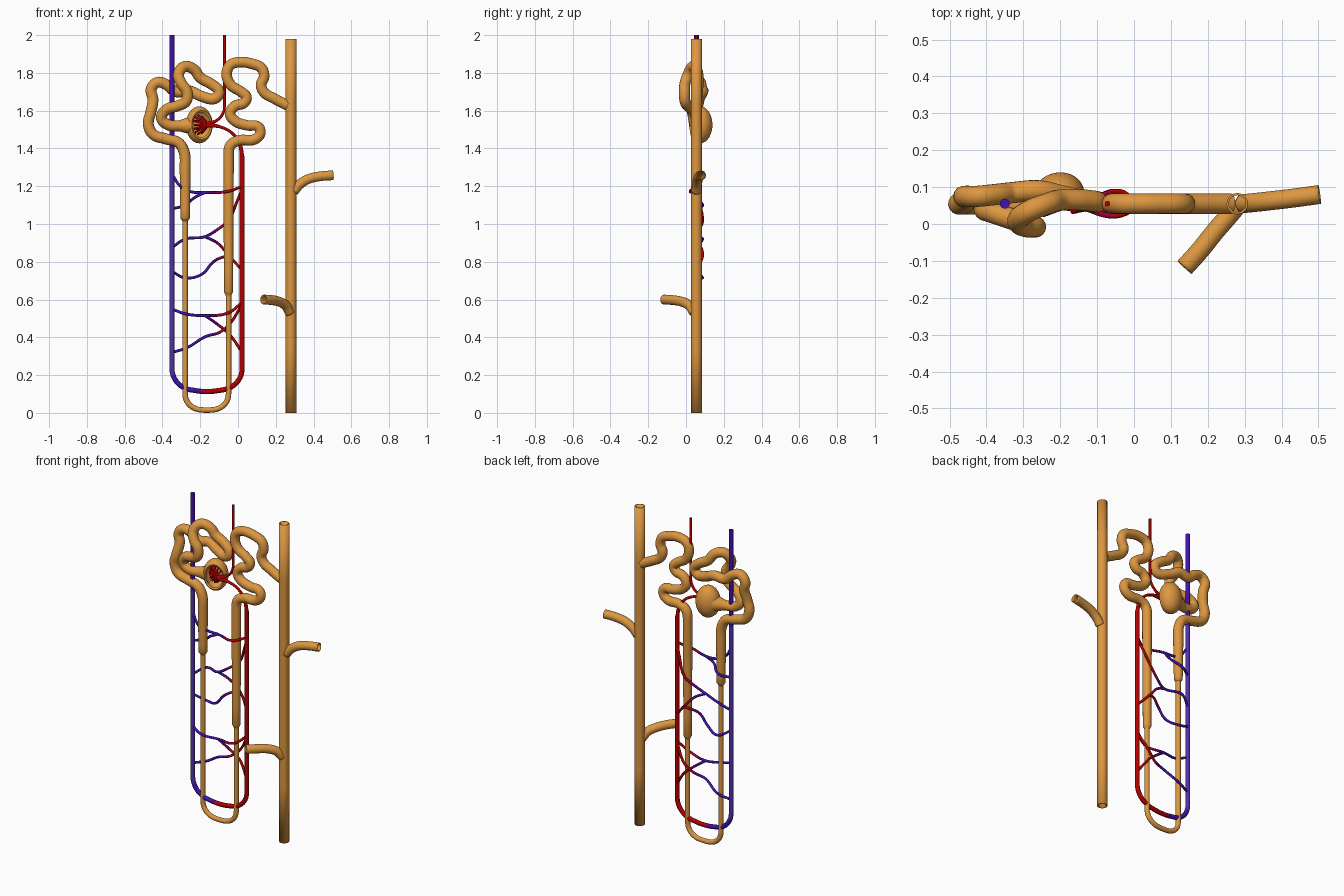
import bpy, bmesh, math
from mathutils import Vector, Matrix
from mathutils.geometry import interpolate_bezier


def material(name, rgb):
    m = bpy.data.materials.new(name)
    m.diffuse_color = (*rgb, 1)
    return m


TAN = material("tubule tan", (0.72, 0.31, 0.052))
RED = material("artery red", (0.45, 0.0, 0.0))
CRIMSON = material("capillary crimson", (0.36, 0.0, 0.03))
PURPLE = material("capillary purple", (0.10, 0.0, 0.18))
BLUE = material("vein blue", (0.052, 0.006, 0.41))
LAVENDER = material("lower vein lavender", (0.078, 0.032, 0.38))
MIX = [BLUE, PURPLE, CRIMSON, RED, LAVENDER]
Y = 0.055  # plane that most of the vessels lie in


def bands(*limits):
    """Colour rule: material number rises at each x limit."""
    return lambda c: sum(c.x > x for x in limits)


def finish(name, bm, mats, rule=None, wall=0):
    me = bpy.data.meshes.new(name)
    bmesh.ops.recalc_face_normals(bm, faces=bm.faces)
    for f in bm.faces:
        f.smooth = True
        if rule:
            f.material_index = rule(f.calc_center_median())
    bm.to_mesh(me)
    bm.free()
    for m in mats:
        me.materials.append(m)
    ob = bpy.data.objects.new(name, me)
    bpy.context.collection.objects.link(ob)
    if wall:
        s = ob.modifiers.new("wall", "SOLIDIFY")
        s.thickness, s.offset = wall, -1
    bpy.context.view_layer.objects.active = ob
    ob.select_set(True)
    bpy.ops.object.shade_smooth_by_angle(angle=math.radians(50))
    ob.select_set(False)
    return ob


def tangent(a, b):
    """Direction at a path point; a much longer neighbour stays straight."""
    if a.length > 2.5 * b.length:
        return a.normalized()
    if b.length > 2.5 * a.length:
        return b.normalized()
    return (a.normalized() + b.normalized()).normalized()


def sweep(bm, pts, r, sides=16, steps=6, caps=False):
    """Round tube along points (x, z, y=Y, radius=r)."""
    P = [Vector((p[0], p[2] if len(p) > 2 else Y, p[1])) for p in pts]
    R = [p[3] if len(p) > 3 else r for p in pts]
    n = len(P)
    seg = [P[i + 1] - P[i] for i in range(n - 1)]
    T = [seg[0].normalized()] + [tangent(a, b) for a, b in zip(seg, seg[1:])] + [seg[-1].normalized()]
    path, rad = [], []
    for i in range(n - 1):
        d = seg[i].length / 2.8
        c = interpolate_bezier(P[i], P[i] + T[i] * d, P[i + 1] - T[i + 1] * d, P[i + 1], steps + 1)
        for k, v in enumerate(c if i == n - 2 else c[:-1]):
            path.append(v)
            rad.append(R[i] + (R[i + 1] - R[i]) * k / steps)
    normal, rings = None, []
    for i, v in enumerate(path):
        t = (path[min(i + 1, len(path) - 1)] - path[max(i - 1, 0)]).normalized()
        if normal is None:
            normal = t.orthogonal()
        normal = (normal - t * normal.dot(t)).normalized()
        b = t.cross(normal)
        rings.append([bm.verts.new(v + rad[i] * (normal * math.cos(a) + b * math.sin(a)))
                      for a in (2 * math.pi * k / sides for k in range(sides))])
    for a, b in zip(rings, rings[1:]):
        for k in range(sides):
            j = (k + 1) % sides
            bm.faces.new((a[k], a[j], b[j], b[k]))
    if caps:
        bm.faces.new(rings[0])
        bm.faces.new(rings[-1])


def tube(name, paths, r, mats, rule=None, wall=0, **kw):
    bm = bmesh.new()
    for p in paths:
        sweep(bm, p, r, **kw)
    return finish(name, bm, mats, rule, wall)


# Collecting duct with two joining branches, all hollow
tube("collecting_duct", [[(0.28, 0), (0.28, 1.98)]], 0.029, [TAN], wall=0.006, sides=24)
tube("upper_branch", [[(0.295, 1.172), (0.325, 1.208, 0.058), (0.37, 1.237, 0.063),
                       (0.43, 1.252, 0.07), (0.503, 1.258, 0.08)]], 0.026, [TAN], wall=0.005)
tube("lower_branch", [[(0.274, 0.53, 0.043), (0.253, 0.568, 0.018), (0.22, 0.588, -0.02),
                       (0.18, 0.597, -0.07), (0.137, 0.60, -0.118)]], 0.026, [TAN], wall=0.005)

# Proximal coils, from the capsule round to the descending limb
tube("proximal_tubule", [[
    (-0.245, 1.522, 0.07, 0.05), (-0.31, 1.52), (-0.37, 1.525, 0.045), (-0.405, 1.56, 0.04),
    (-0.38, 1.605, 0.03), (-0.32, 1.625, 0.01), (-0.275, 1.65, -0.005), (-0.27, 1.70, -0.008),
    (-0.30, 1.745, -0.005), (-0.315, 1.79, 0.01), (-0.285, 1.833, 0.035), (-0.235, 1.82),
    (-0.20, 1.775, 0.065), (-0.14, 1.74, 0.065), (-0.10, 1.70, 0.06), (-0.12, 1.665, 0.06),
    (-0.19, 1.675, 0.075), (-0.26, 1.705, 0.09), (-0.33, 1.70, 0.085), (-0.375, 1.735, 0.08),
    (-0.425, 1.75, 0.075), (-0.46, 1.715, 0.075), (-0.45, 1.66, 0.07), (-0.462, 1.59), (-0.475, 1.53),
    (-0.45, 1.475), (-0.38, 1.45), (-0.315, 1.43), (-0.285, 1.38), (-0.28, 1.30),
    (-0.28, 1.03, Y, 0.025), (-0.28, 1.015, Y, 0.014)]], 0.029, [TAN])

# Thin hairpin loop
tube("thin_loop", [[(-0.28, 1.03), (-0.28, 0.12), (-0.272, 0.065), (-0.235, 0.027), (-0.165, 0.015),
                    (-0.095, 0.027), (-0.058, 0.065), (-0.05, 0.12), (-0.05, 0.64)]], 0.0145, [TAN])

# Thick ascending limb and distal coils, ending in the collecting duct
tube("distal_tubule", [[
    (-0.05, 0.62, Y, 0.014), (-0.05, 0.64, Y, 0.024), (-0.05, 1.36), (-0.037, 1.42), (0.01, 1.443),
    (0.085, 1.447), (0.118, 1.48), (0.106, 1.515), (0.05, 1.522), (-0.016, 1.545), (-0.042, 1.585),
    (-0.016, 1.625), (0.03, 1.64), (0.045, 1.67), (0.016, 1.70), (-0.037, 1.735), (-0.06, 1.79),
    (-0.042, 1.84), (0.01, 1.857), (0.074, 1.848), (0.125, 1.825), (0.138, 1.78), (0.122, 1.735),
    (0.14, 1.695), (0.19, 1.665), (0.262, 1.628)]], 0.028, [TAN])

# Cup-shaped capsule: double-walled bowl spun about its axis, open to the front
bm = bmesh.new()
angles = [math.radians(128 * k / 14) for k in range(15)]
profile = [(1.0, a) for a in angles] + [(0.86, a) for a in reversed(angles)]
vs = [bm.verts.new((r * math.sin(a), r * math.cos(a), 0)) for r, a in profile]
es = [bm.edges.new(e) for e in zip(vs, vs[1:])]
bmesh.ops.spin(bm, geom=vs + es, cent=(0, 0, 0), axis=(0, 1, 0), angle=2 * math.pi, steps=32)
bmesh.ops.remove_doubles(bm, verts=bm.verts, dist=0.001)
bm.transform(Matrix.Translation((-0.205, 0.075, 1.525)) @ Matrix.Rotation(math.radians(20), 4, 'Z')
             @ Matrix.Diagonal((0.072, 0.064, 0.098, 1)))
finish("capsule", bm, [TAN])

# Tuft of fine vessels fanning into the capsule
tuft = [[(-0.165, 1.525, 0.04)] + [(-0.195 + s * 0.03 * math.cos(a), 1.525 + s * 0.035 * math.sin(a), 0.05),
                                   (-0.212 + s * 0.04 * math.cos(a), 1.525 + s * 0.05 * math.sin(a), 0.085)]
        for s, n in ((1, 12), (0.5, 6)) for a in (2 * math.pi * k / n for k in range(n))]
tube("vessel_tuft", tuft, 0.0055, [RED], sides=8, steps=4, caps=True)

# Arterioles feeding and leaving the tuft
tube("incoming_arteriole", [[(-0.072, 2.0), (-0.072, 1.62), (-0.08, 1.585), (-0.11, 1.55),
                             (-0.17, 1.527, 0.04, 0.014)]], 0.0075, [RED], sides=12, caps=True)
tube("outgoing_arteriole", [[(-0.17, 1.525, 0.04, 0.014), (-0.09, 1.513, 0.05), (-0.03, 1.48),
                             (0.01, 1.42, Y, 0.01), (0.022, 1.35, Y, 0.012)]], 0.008, [RED], sides=12)

# Main vessel: vein on the left (straight run lavender), artery on the right, joined below
tube("vein_and_artery", [[(-0.35, 2.0), (-0.35, 1.4), (-0.35, 0.24), (-0.335, 0.18), (-0.29, 0.135),
                          (-0.225, 0.118), (-0.165, 0.113), (-0.105, 0.118), (-0.04, 0.135),
                          (0.007, 0.18), (0.022, 0.24), (0.022, 1.36)]], 0.0135, MIX,
     lambda c: 4 if c.x < -0.3 and 0.2 < c.z < 1.4 else bands(-0.215, -0.195, -0.16)(c), caps=True)

# Cross capillaries weaving past the limbs, in front (F) or behind (B)
F, B = 0.022, 0.088
links = [
    [(-0.35, 1.265), (-0.30, 1.195, 0.04), (-0.245, 1.17), (-0.175, 1.167), (-0.05, 1.173, F), (0.022, 1.20)],
    [(-0.35, 1.08), (-0.28, 1.10, B), (-0.23, 1.14), (-0.175, 1.167)],
    [(-0.35, 0.875), (-0.28, 0.92, B), (-0.175, 0.933), (-0.11, 0.97, 0.07), (-0.05, 1.02, B),
     (-0.005, 1.12, 0.07), (0.022, 1.185)],
    [(-0.175, 0.933), (-0.11, 0.90, 0.07), (-0.05, 0.835, B), (0.022, 0.755)],
    [(-0.35, 0.75), (-0.28, 0.715, B), (-0.19, 0.735), (-0.13, 0.80), (-0.08, 0.825, 0.08), (-0.045, 0.83, B)],
    [(-0.35, 0.55), (-0.28, 0.525, 0.036), (-0.175, 0.515), (-0.05, 0.53, 0.033), (0.022, 0.585)],
    [(-0.175, 0.515), (-0.11, 0.47, 0.065), (-0.045, 0.415, 0.078), (0.022, 0.32)],
    [(-0.35, 0.32), (-0.27, 0.345, 0.075), (-0.17, 0.405), (-0.10, 0.425, 0.065),
     (-0.045, 0.47, 0.078), (0.022, 0.575)],
]
tube("cross_capillaries", links, 0.0075, MIX, bands(-0.145, -0.105, -0.06), sides=10)
